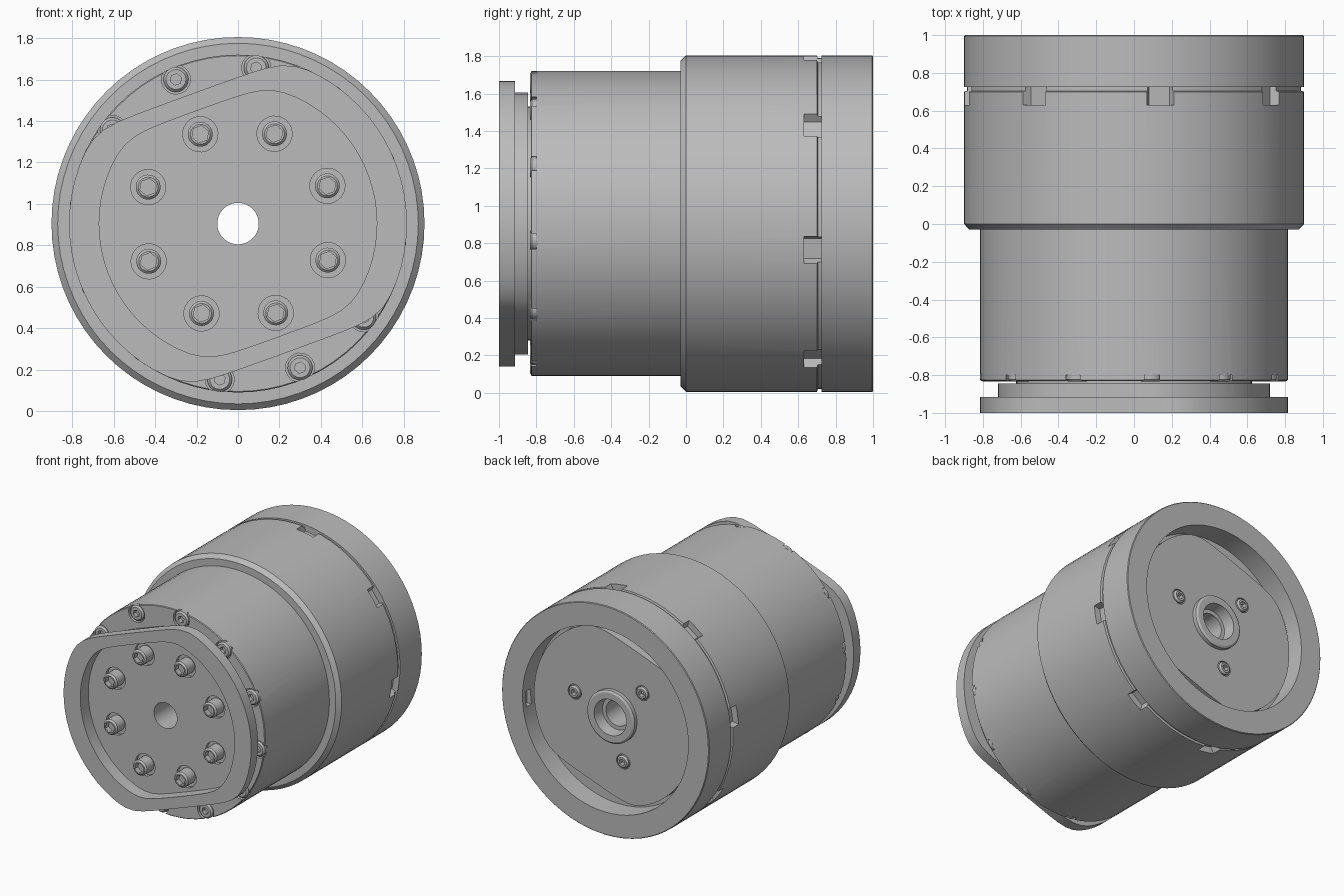
import bpy, bmesh, math
from mathutils import Matrix, Vector

cube = bpy.data.objects.get("Cube")
if cube:
    bpy.data.objects.remove(cube, do_unlink=True)

AXIS_Z = 0.905
TILT = math.radians(20)

steel = bpy.data.materials.new("satin_grey_metal")
steel.use_nodes = True
GREY = (0.5, 0.5, 0.5, 1)
steel.diffuse_color = GREY
steel.node_tree.nodes["Principled BSDF"].inputs["Base Color"].default_value = GREY


def radius_at(t, r, shape):
    """Circle, hexagon, or circle with two rounded-off flats."""
    if shape == "hex":
        return r * math.cos(math.pi / 6) / math.cos(t % (math.pi / 3) - math.pi / 6)
    if shape:
        flat = shape / max(abs(math.sin(t)), 0.01)
        return (r ** -24 + flat ** -24) ** (-1 / 24)
    return r


def loft(bm, rings, segs=72, centre=(0, 0), closed=True):
    """Skin rings (radius, y, shape) along y; closed makes a tube, else caps."""
    loops = []
    for r, y, *shape in rings:
        loop = []
        for i in range(segs):
            t = math.tau * i / segs
            d = radius_at(t, r, shape[0] if shape else None)
            loop.append(bm.verts.new((centre[0] + d * math.cos(t + TILT), y,
                                      AXIS_Z + centre[1] + d * math.sin(t + TILT))))
        loops.append(loop)
    pairs = list(zip(loops, loops[1:]))
    if closed:
        pairs.append((loops[-1], loops[0]))
    else:
        bm.faces.new(loops[0])
        bm.faces.new(loops[-1])
    for a, b in pairs:
        for i in range(segs):
            j = (i + 1) % segs
            bm.faces.new((a[i], a[j], b[j], b[i]))


def finish(bm, name):
    bmesh.ops.recalc_face_normals(bm, faces=bm.faces)
    mesh = bpy.data.meshes.new(name)
    bm.to_mesh(mesh)
    bm.free()
    mesh.materials.append(steel)
    ob = bpy.data.objects.new(name, mesh)
    bpy.context.collection.objects.link(ob)
    return ob


def turned(name, rings):
    bm = bmesh.new()
    loft(bm, rings)
    return finish(bm, name)


def select(ob):
    bpy.ops.object.select_all(action="DESELECT")
    ob.select_set(True)
    bpy.context.view_layer.objects.active = ob


def cut(ob, bm):
    cutter = finish(bm, "cutter")
    cutter.hide_render = True
    mod = ob.modifiers.new("cut", "BOOLEAN")
    mod.operation, mod.solver, mod.object = "DIFFERENCE", "EXACT", cutter
    select(ob)
    bpy.ops.object.modifier_apply(modifier=mod.name)
    bpy.data.objects.remove(cutter, do_unlink=True)


def circle_points(count, radius, start):
    for i in range(count):
        a = math.radians(start + 360 * i / count)
        yield radius * math.cos(a), radius * math.sin(a)


def screws(name, points, r, front, back, socket):
    """Round heads with a rim bevel and a hexagonal socket."""
    s = 1 if back > front else -1
    edge = 0.012 * s
    bm = bmesh.new()
    for p in points:
        loft(bm, [(socket, front + 0.04 * s, "hex"), (socket, front, "hex"),
                  (r - 0.012, front), (r, front + edge), (r, back)],
             24, p, closed=False)
    return finish(bm, name)


def bores(points, r, y0, y1):
    bm = bmesh.new()
    for p in points:
        loft(bm, [(r, y0), (r, y1)], 24, p, closed=False)
    return bm


flange_bolts = list(circle_points(8, 0.468, 22.9))
rim_bolts = list(circle_points(12, 0.757, 23.3))
back_bolts = list(circle_points(3, 0.35, 16))

# Front flange: two-flat plate with a raised rim and a stepped underside
flange = turned("front_flange", [
    (0.1, -0.9), (0.67, -0.9, 0.58), (0.67, -1, 0.58), (0.815, -1, 0.665),
    (0.815, -0.915, 0.665), (0.72, -0.915, 0.65), (0.72, -0.845, 0.65),
    (0.625, -0.845), (0.625, -0.82), (0.1, -0.82)])
cut(flange, bores(flange_bolts, 0.085, -0.95, -0.875))

# Stepped housing with a chamfered shoulder
housing = turned("main_housing", [
    (0.1, -0.83), (0.81, -0.83), (0.815, -0.825), (0.815, -0.03), (0.87, -0.03),
    (0.9, 0), (0.9, 0.7), (0.885, 0.705), (0.885, 0.74), (0.1, 0.74)])
cut(housing, bores(rim_bolts, 0.07, -0.9, -0.8))

# Tapered notches around the back edge of the housing
notches = bmesh.new()
for k in range(8):
    new = bmesh.ops.create_cube(notches, size=1)["verts"]
    turn = Matrix.Rotation(-math.radians(36 + 45 * k), 4, "Y")
    for v in new:
        width = 0.19 if v.co.x > 0 else 0.11
        local = Vector((0.9 + v.co.x * 0.1, 0.7 + v.co.y * 0.14, v.co.z * width))
        v.co = turn @ local + Vector((0, 0, AXIS_Z))
cut(housing, notches)

# Back ring with a small slot in its inner wall
ring = turned("back_ring", [(0.72, 1), (0.895, 1), (0.9, 0.995),
                            (0.9, 0.725), (0.72, 0.725)])
slot = bmesh.new()
bmesh.ops.create_cube(slot, size=1, matrix=Matrix.Translation((0.72, 0.93, AXIS_Z - 0.04))
                      @ Matrix.Diagonal((0.06, 0.06, 0.12, 1)))
cut(ring, slot)

# Recessed back cover with a raised two-flat plate and a central boss
cover = turned("back_cover", [
    (0.1, 0.73), (0.73, 0.73), (0.73, 0.83), (0.69, 0.83, 0.59), (0.69, 0.9, 0.59),
    (0.205, 0.9), (0.205, 0.93), (0.19, 0.94), (0.14, 0.94), (0.13, 0.85), (0.1, 0.85)])
cut(cover, bores(back_bolts, 0.058, 0.88, 0.95))

# Screws
heads = [screws("flange_bolts", flange_bolts, 0.06, -0.975, -0.86, 0.042),
         screws("rim_bolts", rim_bolts, 0.06, -0.835, -0.79, 0.028),
         screws("back_bolts", back_bolts, 0.05, 0.915, 0.86, 0.025)]

for ob in [flange, housing, ring, cover] + heads:
    select(ob)
    bpy.ops.object.shade_smooth_by_angle(angle=math.radians(30))
